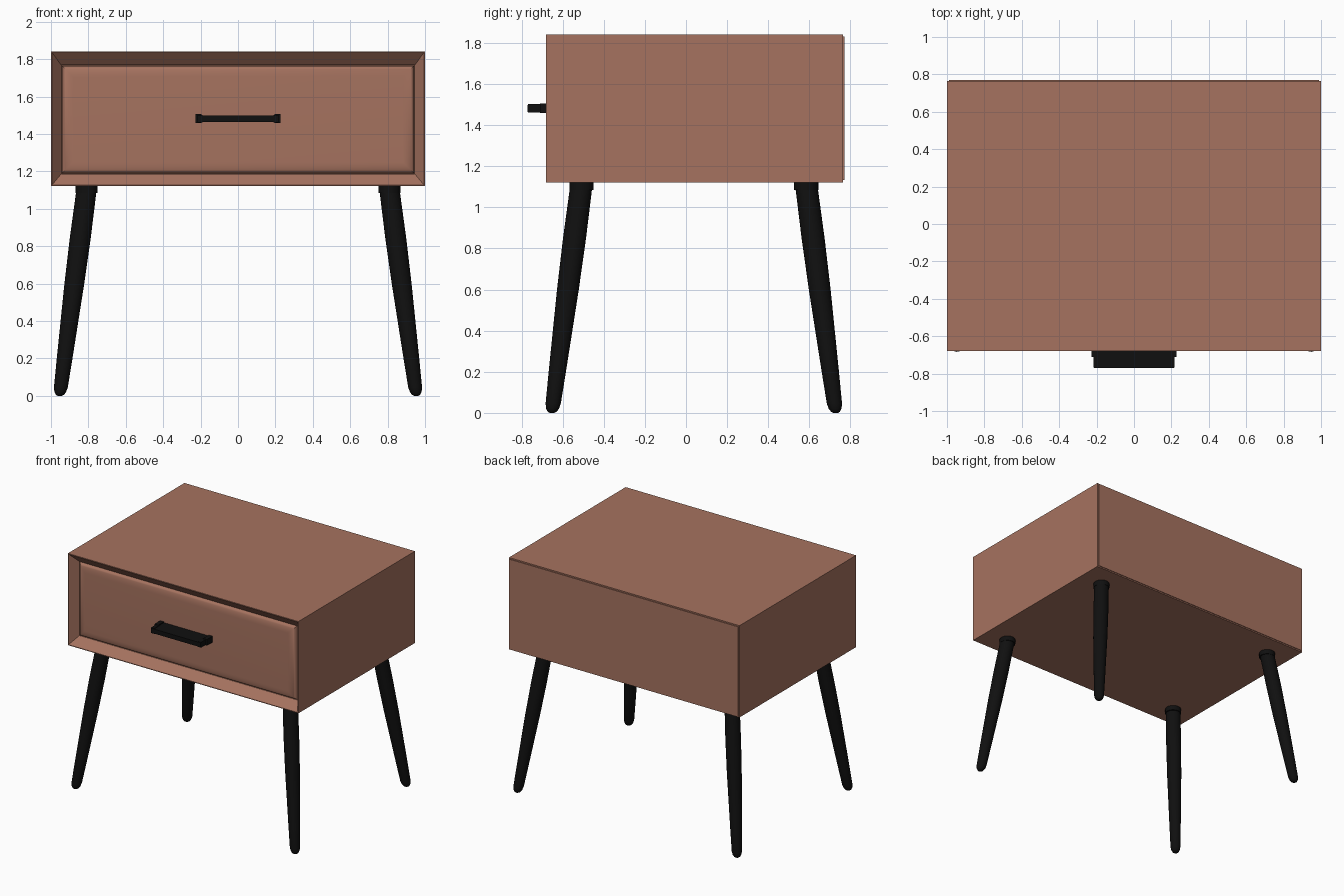
import bpy, bmesh, math

if "Cube" in bpy.data.objects:
    bpy.data.objects.remove(bpy.data.objects["Cube"])


def material(name, rgb):
    m = bpy.data.materials.new(name)
    m.diffuse_color = (*rgb, 1)
    m.use_nodes = True
    m.node_tree.nodes["Principled BSDF"].inputs["Base Color"].default_value = m.diffuse_color
    return m


BROWN = material("warm brown", (0.38, 0.17, 0.115))
BLACK = material("black", (0.005, 0.005, 0.005))


def loft(name, rings, mat, smooth=None):
    """Bridge equal-length closed rings and cap both ends."""
    bm = bmesh.new()
    loops = [[bm.verts.new(p) for p in ring] for ring in rings]
    n = len(loops[0])
    for a, b in zip(loops, loops[1:]):
        for i in range(n):
            j = (i + 1) % n
            bm.faces.new((a[i], a[j], b[j], b[i]))
    bm.faces.new(loops[0])
    bm.faces.new(loops[-1])
    bmesh.ops.recalc_face_normals(bm, faces=bm.faces)
    me = bpy.data.meshes.new(name)
    bm.to_mesh(me)
    bm.free()
    me.materials.append(mat)
    ob = bpy.data.objects.new(name, me)
    bpy.context.collection.objects.link(ob)
    if smooth:
        bpy.ops.object.select_all(action='DESELECT')
        ob.select_set(True)
        bpy.context.view_layer.objects.active = ob
        bpy.ops.object.shade_smooth_by_angle(angle=math.radians(smooth))
    return ob


def rect(y, hx, z0, z1):
    return [(-hx, y, z0), (hx, y, z0), (hx, y, z1), (-hx, y, z1)]


def circle(x, y, z, r, n=24):
    return [(x + r * math.cos(2 * math.pi * i / n),
             y + r * math.sin(2 * math.pi * i / n), z) for i in range(n)]


def box(name, hx, y0, y1, z0, z1, mat):
    return loft(name, [rect(y0, hx, z0, z1), rect(y1, hx, z0, z1)], mat)


# Cabinet with a mitred front frame sloping into a recess
loft("cabinet", [
    rect(0.765, 1.0, 1.122, 1.842),
    rect(-0.68, 1.0, 1.122, 1.842),
    rect(-0.68, 0.995, 1.127, 1.837),
    rect(-0.615, 0.945, 1.187, 1.768),
    rect(-0.595, 0.945, 1.187, 1.768)], BROWN)

# Thin back panel
box("back_panel", 0.99, 0.76, 0.77, 1.132, 1.832, BROWN)

# Pillowed drawer front: quarter-ellipse rolled edge
rings = [rect(-0.59, 0.942, 1.19, 1.765)]
for k in range(9):
    a = math.pi / 2 * k / 8
    inset = 0.06 * (1 - math.cos(a))
    rings.append(rect(-0.61 - 0.03 * math.sin(a), 0.942 - inset,
                      1.19 + inset, 1.765 - inset))
loft("drawer_front", rings, BROWN, 40)

# Handle: flat slab, wider base and slightly taller end blocks
box("handle_slab", 0.215, -0.77, -0.63, 1.464, 1.499, BLACK)
box("handle_base", 0.228, -0.71, -0.63, 1.466, 1.497, BLACK)
for side, s in (("left", -1), ("right", 1)):
    x0, x1 = s * 0.195, s * 0.228
    z0, z1 = 1.458, 1.506
    end = [[(x, y, z) for y, z in ((-0.71, z0), (-0.63, z0), (-0.63, z1), (-0.71, z1))]
           for x in (x0, x1)]
    loft(f"handle_end_{side}", end, BLACK)
    tip = [[(x, y, z) for y, z in ((-0.768, z0 + .003), (-0.70, z0 + .003),
                                   (-0.70, z1 - .003), (-0.768, z1 - .003))]
           for x in (s * 0.19, s * 0.217)]
    loft(f"handle_tip_{side}", tip, BLACK)

# Splayed tapered legs with rounded feet and short collars
PROFILE = [(0.0, 0.012), (0.006, 0.022), (0.02, 0.031), (0.045, 0.037),
           (0.2, 0.042), (0.6, 0.053), (0.85, 0.056), (1.124, 0.054)]
MID_Y = 0.038
for depth, sy in (("front", -1), ("back", 1)):
    for side, sx in (("left", -1), ("right", 1)):
        rings = []
        for z, r in PROFILE:
            t = z / 1.124
            rings.append(circle(sx * (0.953 - 0.146 * t),
                                MID_Y + sy * (0.69 - 0.145 * t), z, r))
        loft(f"{depth}_{side}_leg", rings, BLACK, 50)
        cx, cy = sx * 0.809, MID_Y + sy * 0.547
        loft(f"{depth}_{side}_collar",
             [circle(cx, cy, 1.085, 0.059), circle(cx, cy, 1.124, 0.059)], BLACK, 50)
